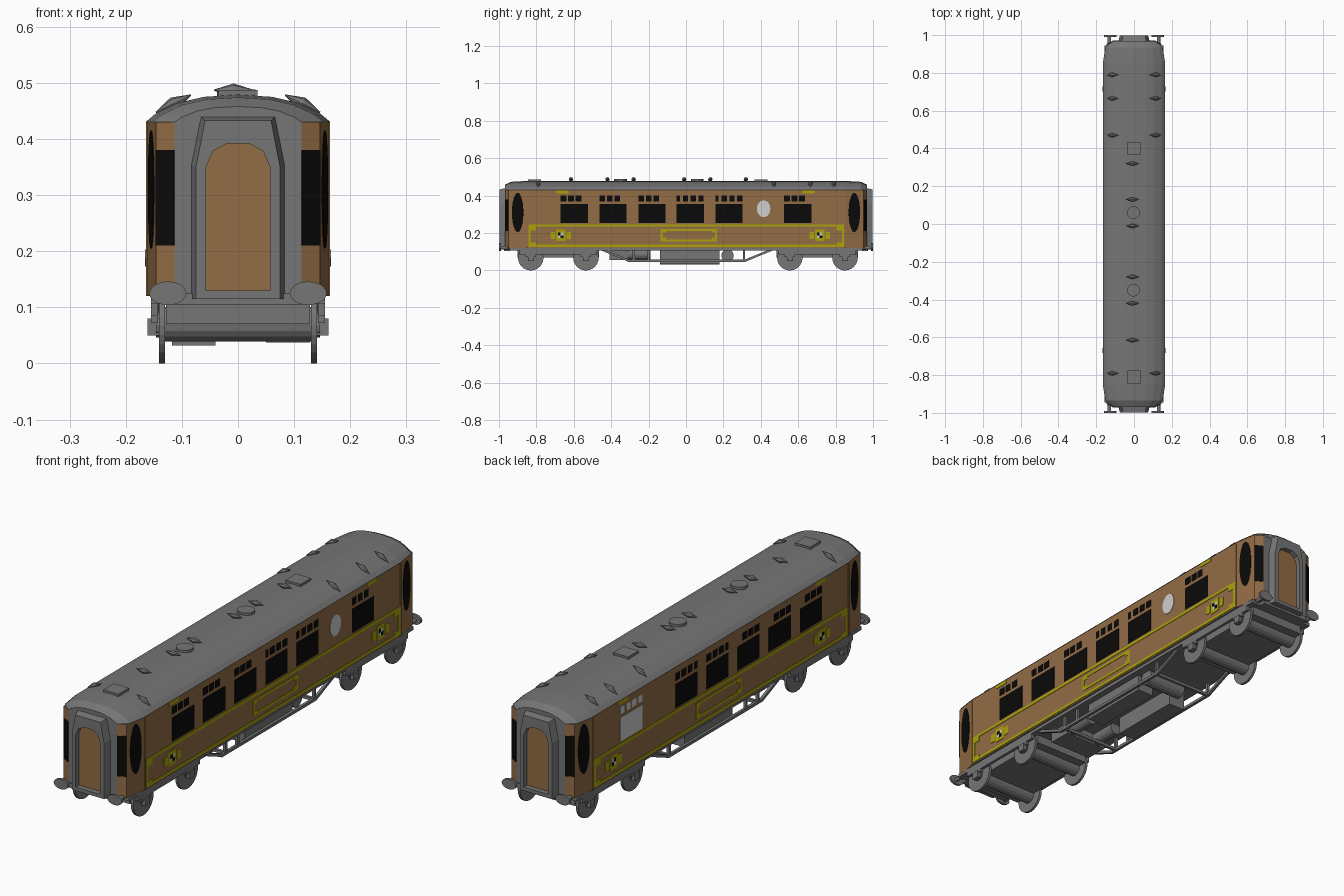
import bpy, bmesh, math
from mathutils import Vector, Matrix

if "Cube" in bpy.data.objects:
    bpy.data.objects.remove(bpy.data.objects["Cube"])

def material(name, rgb):
    m = bpy.data.materials.new(name)
    m.diffuse_color = (*rgb, 1)
    m.use_nodes = True
    m.node_tree.nodes["Principled BSDF"].inputs["Base Color"].default_value = m.diffuse_color
    return m

BROWN = material("brown", (0.29, 0.15, 0.06))
GREY = material("grey", (0.18, 0.18, 0.18))
YELLOW = material("yellow", (0.40, 0.37, 0.003))
BLACK = material("black", (0.003, 0.003, 0.003))
WHITE = material("white", (0.62, 0.62, 0.62))

def finish(name, bm, *mats):
    bmesh.ops.recalc_face_normals(bm, faces=bm.faces)
    me = bpy.data.meshes.new(name)
    bm.to_mesh(me)
    bm.free()
    for m in mats:
        me.materials.append(m)
    ob = bpy.data.objects.new(name, me)
    bpy.context.collection.objects.link(ob)
    return ob

def prism(bm, pts, vec):
    a = [bm.verts.new(p) for p in pts]
    b = [bm.verts.new(Vector(p) + Vector(vec)) for p in pts]
    bm.faces.new(a[::-1])
    bm.faces.new(b)
    n = len(a)
    for i in range(n):
        bm.faces.new((a[i], a[(i + 1) % n], b[(i + 1) % n], b[i]))

def box(bm, x0, x1, y0, y1, z0, z1):
    prism(bm, [(x0, y0, z0), (x1, y0, z0), (x1, y1, z0), (x0, y1, z0)], (0, 0, z1 - z0))

def ellipse(cu, cv, ru, rv, n=24):
    return [(cu + ru * math.cos(2 * math.pi * i / n), cv + rv * math.sin(2 * math.pi * i / n)) for i in range(n)]

def rect(u0, u1, v0, v1):
    return [(u0, v0), (u1, v0), (u1, v1), (u0, v1)]

def disc_x(bm, x0, x1, y, z, r, n=24):
    prism(bm, [(x0, u, v) for u, v in ellipse(y, z, r, r, n)], (x1 - x0, 0, 0))

def rod(bm, p, q, t):
    # square bar in the y-z plane
    p, q = Vector(p), Vector(q)
    side = (q - p).cross(Vector((1, 0, 0))).normalized() * t
    w = Vector((t, 0, 0))
    prism(bm, [p - side - w, p + side - w, p + side + w, p - side + w], q - p)

# Body shell: plan outline with tapered ends, central end faces grey
HW = 0.162
quarter = [(HW, 0.85), (0.146, 0.95), (0.113, 0.967)]
plan = quarter + [(-x, y) for x, y in quarter[::-1]]
plan += [(-x, -y) for x, y in plan]
bm = bmesh.new()
prism(bm, [(x, y, 0.12) for x, y in plan], (0, 0, 0.31))
bm.normal_update()
for f in bm.faces:
    if abs(f.normal.y) > 0.95 or abs(f.normal.z) > 0.5:
        f.material_index = 1
finish("body", bm, BROWN, GREY)

# Roof: lofted arched sections, dropping at the ends
half = [(1, 0), (0.89, 0.31), (0.65, 0.70), (0.37, 0.92), (0, 1)]
prof = half + [(-a, b) for a, b in half[-2::-1]]
secs = [(0.968, 0.113, 0.458), (0.935, 0.152, 0.474), (0.85, 0.165, 0.479)]
secs = [(-y, w, t) for y, w, t in secs] + secs[::-1]
bm = bmesh.new()
loops = [[bm.verts.new((a * w, y, 0.43 + b * (t - 0.43))) for a, b in prof] for y, w, t in secs]
for l0, l1 in zip(loops, loops[1:]):
    for i in range(len(prof)):
        j = (i + 1) % len(prof)
        bm.faces.new((l0[i], l0[j], l1[j], l1[i]))
bm.faces.new(loops[0])
bm.faces.new(loops[-1][::-1])
finish("roof", bm, GREY)

# Roof ventilators, domes and hatches
bm = bmesh.new()
def vent(x, y, z, tilt):
    base = Matrix.Translation((x, y, z)) @ Matrix.Rotation(tilt, 4, 'Y')
    for s in (1, -1):
        m = base @ Matrix.Rotation(s * math.pi / 2, 4, 'Y') @ Matrix.Translation((0, 0, 0.0175))
        bmesh.ops.create_cone(bm, cap_ends=True, segments=8, radius1=0.012, radius2=0.001, depth=0.035, matrix=m)
for y in (0.32, 0.13, -0.01, -0.28, -0.42, -0.615):
    vent(-0.008, y, 0.487, 0)
for y in (0.79, 0.665, 0.47, -0.79):
    for s in (1, -1):
        vent(s * 0.115, y, 0.463, s * 0.46)
finish("roof_vents", bm, GREY)
bm = bmesh.new()
for y in (0.06, -0.35):
    prism(bm, [(u, v, 0.47) for u, v in ellipse(-0.003, y, 0.034, 0.034, 16)], (0, 0, 0.018))
for y in (0.40, -0.81):
    box(bm, -0.035, 0.035, y - 0.035, y + 0.035, 0.47, 0.487)
finish("roof_hatches", bm, GREY)

# End gangways: arched frame ring with a recessed door
inner = [(0.057, 0.13), (0.057, 0.35), (0.045, 0.378), (0.02, 0.392)]
outer = [(0.075, 0.115), (0.075, 0.35), (0.067, 0.39), (0.059, 0.433)]
base = [(0.083, 0.115), (0.083, 0.355), (0.075, 0.395), (0.066, 0.44)]
ring = lambda h: h + [(-x, z) for x, z in h[::-1]]
for s, end in ((-1, "front"), (1, "back")):
    bm = bmesh.new()
    L = [[bm.verts.new((x, s * y, z)) for x, z in ring(h)]
         for h, y in ((base, 0.966), (outer, 0.998), (inner, 0.998), (inner, 0.966))]
    for l0, l1 in zip(L, L[1:]):
        for i in range(8):
            bm.faces.new((l0[i], l0[(i + 1) % 8], l1[(i + 1) % 8], l1[i]))
    finish(end + "_gangway_frame", bm, GREY)
    bm = bmesh.new()
    prism(bm, [(x, s * 0.966, z) for x, z in ring(inner)], (0, s * 0.01, 0))
    finish(end + "_gangway_door", bm, BROWN)
    # Buffers and buffer beam
    bm = bmesh.new()
    for sx in (-1, 1):
        prism(bm, [(u, s * 0.99, v) for u, v in ellipse(sx * 0.125, 0.125, 0.033, 0.021)], (0, s * 0.01, 0))
        prism(bm, [(u, s * 0.92, v) for u, v in ellipse(sx * 0.13, 0.122, 0.009, 0.009, 12)], (0, s * 0.072, 0))
    box(bm, -0.113, 0.113, s * 0.94, s * 0.972, 0.105, 0.125)
    finish(end + "_buffers", bm, GREY)

# Painted details: thin plates laid on a wall along direction u
def plates(name, shapes, origin, u, mat, t=0.002):
    u = Vector(u).normalized()
    n = u.cross(Vector((0, 0, 1)))
    bm = bmesh.new()
    for pts in shapes:
        prism(bm, [Vector(origin) + u * a + Vector((0, 0, b)) - n * 0.001 for a, b in pts], n * (t + 0.001))
    finish(name, bm, mat)

def outline(u0, u1, v0, v1, t):
    return [rect(u0, u1, v0, v0 + t), rect(u0, u1, v1 - t, v1),
            rect(u0, u0 + t, v0 + t, v1 - t), rect(u1 - t, u1, v0 + t, v1 - t)]

starts = (-0.67, -0.463, -0.255, -0.05, 0.157, 0.525)
def window(y):
    return [rect(y, y + 0.145, 0.255, 0.355)]
def lights(y):
    if y in starts[3:5]:
        return [rect(y + a, y + a + w, 0.37, 0.40) for a, w in ((0, 0.018), (0.033, 0.028), (0.075, 0.028), (0.116, 0.028))]
    return [rect(y + a, y + a + 0.03, 0.37, 0.40) for a in (0, 0.04, 0.08)]

for s, side in ((1, "right"), (-1, "left")):
    def wall(name, shapes, mat, t=0.002):
        # mirror the horizontal coordinate on the left wall so y stays true
        plates(side + name, [[(a * s, b) for a, b in p] for p in shapes], (s * HW, 0, 0), (0, s, 0), mat, t)
    dark = starts if s > 0 else starts[:5]
    wall("_windows", [p for y in dark for p in window(y) + lights(y)], BLACK)
    if s > 0:
        wall("_round_window", [ellipse(0.415, 0.33, 0.036, 0.045)], WHITE)
    else:
        wall("_frosted_window", window(0.525) + [rect(0.525 + a, 0.553 + a, 0.37, 0.40) for a in (0, 0.039, 0.078, 0.117)], WHITE)
    # Lining: long frame, centre panel and small plates
    lining = outline(-0.843, 0.845, 0.126, 0.247, 0.012)
    for y in (-0.831, 0.803):
        lining += [rect(y, y + 0.03, 0.215, 0.235), rect(y, y + 0.03, 0.138, 0.15)]
    lining += outline(-0.135, 0.165, 0.156, 0.222, 0.010)
    lining += [rect(-0.125, -0.108, 0.166, 0.176), rect(-0.125, -0.108, 0.202, 0.212),
               rect(0.138, 0.155, 0.166, 0.176), rect(0.138, 0.155, 0.202, 0.212)]
    lining += [rect(y - 0.032, y + 0.032, 0.412, 0.427) for y in (-0.66, 0.655)]
    crest = (-0.67, 0.715)
    for y in crest:
        lining += [rect(y - 0.025, y + 0.025, 0.158, 0.218), rect(y - 0.054, y - 0.03, 0.168, 0.206),
                   rect(y + 0.03, y + 0.054, 0.168, 0.206)]
    wall("_lining", lining, YELLOW)
    wall("_crest_light", [rect(y - 0.014, y + 0.014, 0.173, 0.203) for y in crest], WHITE, 0.003)
    wall("_crest_dark", [r for y in crest for r in (rect(y - 0.014, y, 0.188, 0.203), rect(y, y + 0.014, 0.173, 0.188))], BLACK, 0.004)
    # Vestibule ovals and corner windows
    for e in (1, -1):
        end = "_back" if e > 0 else "_front"
        a, b, c = [Vector((s * x, e * y, 0)) for x, y in quarter]
        k = s * e
        mid = (a + b) / 2
        plates(side + end + "_oval_window", [ellipse(0, 0.31, 0.031, 0.105)], mid, (b - a) * k, BLACK)
        w = (c - b).length / 2
        plates(side + end + "_corner_window", [rect(-w, w, 0.21, 0.38)], (b + c) / 2, (c - b) * k, BLACK)
        bm = bmesh.new()
        box(bm, s * (HW - 0.004), s * (HW + 0.002), e * 0.846, e * 0.852, 0.12, 0.43)
        finish(side + end + "_door_post", bm, BROWN)

# Underframe: floor rail, boxes, cylinders and truss
bm = bmesh.new()
box(bm, -0.155, 0.155, -0.945, 0.945, 0.106, 0.121)
box(bm, -0.118, -0.04, -0.14, 0.18, 0.032, 0.11)
box(bm, 0.05, 0.128, -0.14, 0.18, 0.037, 0.11)
box(bm, -0.1, 0.1, -0.41, -0.31, 0.057, 0.11)
disc_x(bm, -0.06, 0.12, 0.222, 0.08, 0.033, 16)
for x in (-0.06, 0.07):
    prism(bm, [(u, -0.31, v) for u, v in ellipse(x, 0.085, 0.026, 0.026, 16)], (0, 0.12, 0))
finish("underframe", bm, GREY)
bm = bmesh.new()
for x in (-0.137, 0.137):
    rod(bm, (x, -0.31, 0.052), (x, 0.32, 0.052), 0.006)
    rod(bm, (x, 0.315, 0.052), (x, 0.46, 0.112), 0.006)
    rod(bm, (x, -0.305, 0.052), (x, -0.45, 0.112), 0.006)
    for y in (-0.28, -0.2, 0.31):
        rod(bm, (x, y, 0.05), (x, y, 0.112), 0.006)
for y in (-0.28, 0.31):
    box(bm, -0.137, 0.137, y - 0.006, y + 0.006, 0.046, 0.058)
finish("truss_rods", bm, GREY)

# Bogies: frame, axle drums, wheels and axle boxes
for name, ys in (("front", (-0.83, -0.535)), ("back", (0.555, 0.85))):
    bm = bmesh.new()
    box(bm, -0.128, 0.128, ys[0] - 0.07, ys[1] + 0.07, 0.07, 0.11)
    for x in (-0.149, 0.149):
        box(bm, x - 0.006, x + 0.006, ys[0] - 0.06, ys[1] + 0.06, 0.085, 0.108)
        for y in ys:
            box(bm, x - 0.012, x + 0.012, y - 0.016, y + 0.016, 0.05, 0.08)
            box(bm, x - 0.006, x + 0.006, y - 0.028, y + 0.028, 0.072, 0.09)
    for y in ys:
        disc_x(bm, -0.13, 0.13, y, 0.07, 0.031, 16)
    finish(name + "_bogie_frame", bm, GREY)
    bm = bmesh.new()
    for y in ys:
        for s in (1, -1):
            disc_x(bm, s * 0.130, s * 0.141, y, 0.068, 0.068)
            disc_x(bm, s * 0.141, s * 0.146, y, 0.068, 0.022, 12)
    finish(name + "_wheels", bm, GREY)
